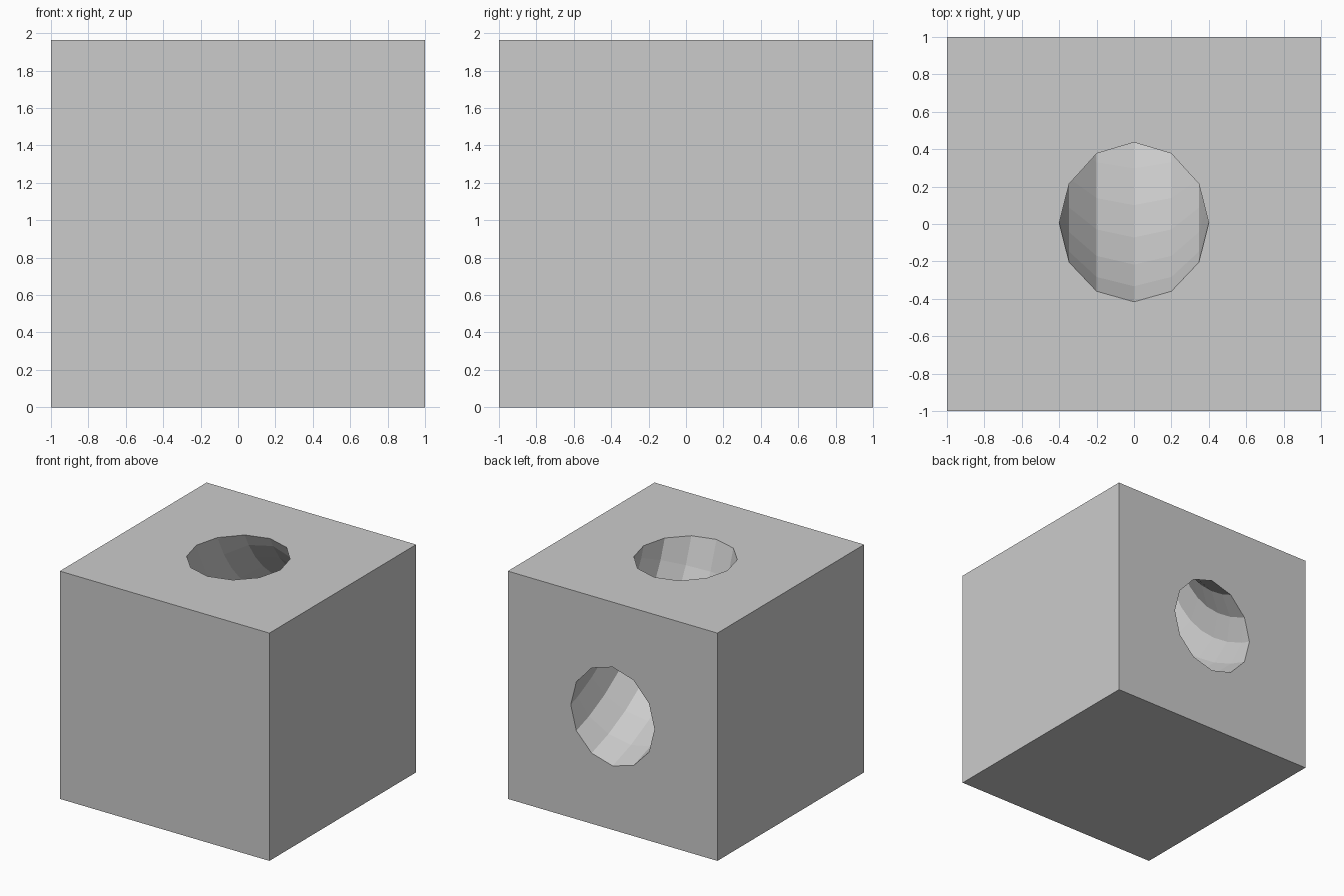
import bpy
from math import radians

if "Cube" in bpy.data.objects:
    bpy.data.objects.remove(bpy.data.objects["Cube"])

HEIGHT = 1.965

# Solid block
bpy.ops.mesh.primitive_cube_add(size=2, location=(0, 0, HEIGHT / 2))
block = bpy.context.object
block.name = "block"
block.scale = (1, 1, HEIGHT / 2)
bpy.ops.object.transform_apply(location=False, rotation=False, scale=True)

# Ring whose arc carves a curved tunnel from the top face to the back face
bpy.ops.mesh.primitive_torus_add(
    major_radius=1.6, minor_radius=0.4, major_segments=48, minor_segments=12,
    location=(0, 1.515, 2.485), rotation=(0, radians(90), 0))
cutter = bpy.context.object
cutter.name = "tunnel_cutter"
cutter.hide_render = True
cutter.display_type = 'WIRE'

# Carve the tunnel
cut = block.modifiers.new("tunnel", 'BOOLEAN')
cut.operation = 'DIFFERENCE'
cut.solver = 'EXACT'
cut.object = cutter
